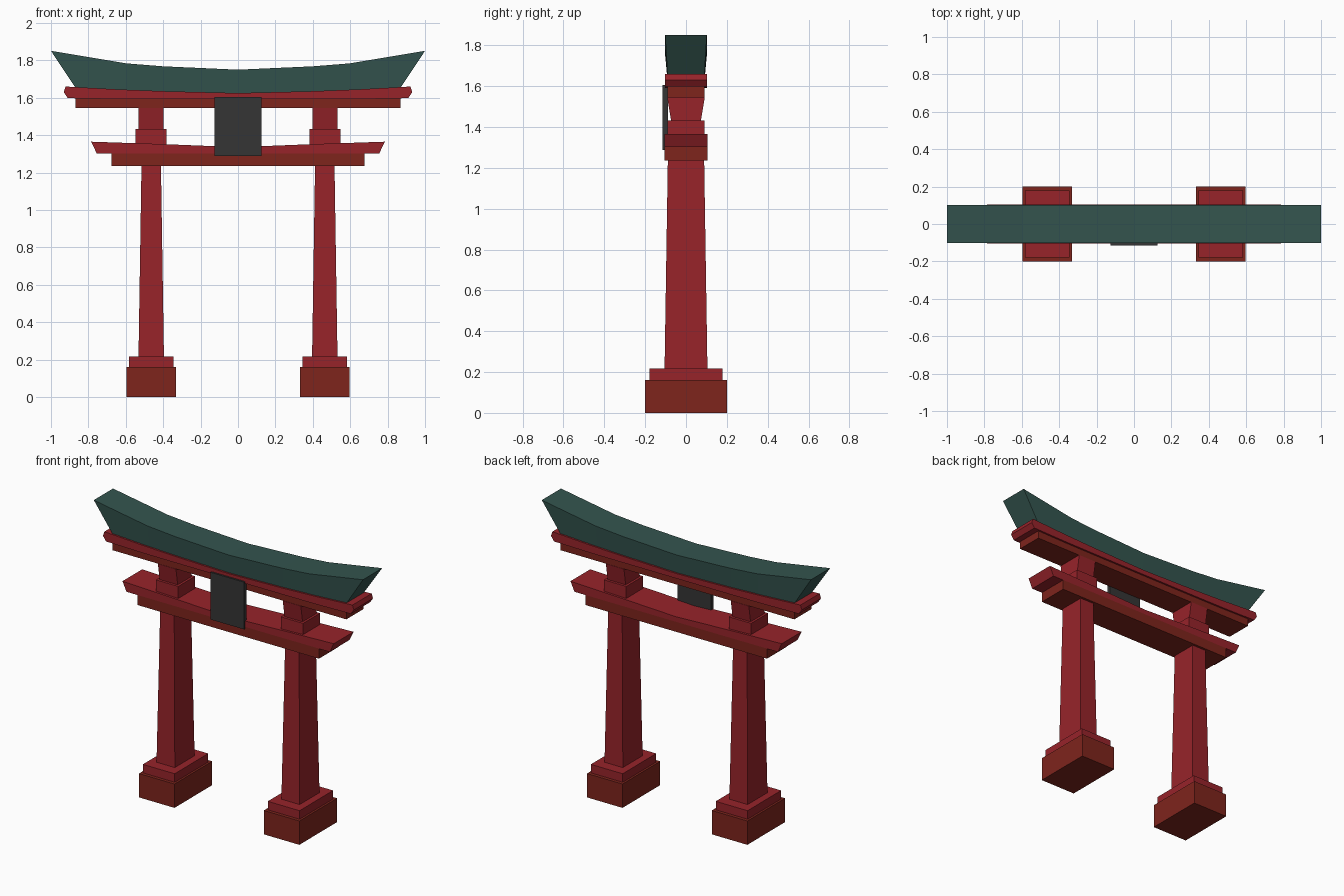
import bpy, bmesh

if "Cube" in bpy.data.objects:
    bpy.data.objects.remove(bpy.data.objects["Cube"])


def material(name, rgb):
    m = bpy.data.materials.new(name)
    m.diffuse_color = (*rgb, 1)
    m.use_nodes = True
    m.node_tree.nodes["Principled BSDF"].inputs["Base Color"].default_value = m.diffuse_color
    return m


RED = material("red_paint", (0.31, 0.017, 0.023))
BROWN = material("dark_red_paint", (0.21, 0.018, 0.012))
GREEN = material("green_roof", (0.034, 0.09, 0.077))
GREY = material("dark_plaque", (0.036, 0.036, 0.036))


def finish(name, bm, mat):
    bmesh.ops.recalc_face_normals(bm, faces=bm.faces)
    me = bpy.data.meshes.new(name)
    bm.to_mesh(me)
    bm.free()
    me.materials.append(mat)
    ob = bpy.data.objects.new(name, me)
    bpy.context.collection.objects.link(ob)
    return ob


def block(name, mat, x, y, z0, z1, bottom, top=None, mirror=False):
    """Box or tapered box; bottom and top are (half x, half y)."""
    bm = bmesh.new()
    bmesh.ops.create_cube(bm, size=2)
    for v in bm.verts:
        hx, hy = (top or bottom) if v.co.z > 0 else bottom
        v.co = (x + v.co.x * hx, y + v.co.y * hy, z1 if v.co.z > 0 else z0)
    ob = finish(name, bm, mat)
    if mirror:
        ob.modifiers.new("mirror", 'MIRROR')
    return ob


def beam(name, mat, rows):
    """Curved beam: rows from bottom to top, each (half y, right-half (x, z) points)."""
    bm = bmesh.new()
    grid = []
    for hy, pts in rows:
        full = [(-x, z) for x, z in reversed(pts[1:])] + pts
        grid.append([[bm.verts.new((x, s * hy, z)) for x, z in full] for s in (-1, 1)])
    n = len(grid[0][0])
    for lo, hi in zip(grid, grid[1:]):
        for s in (0, 1):
            for i in range(n - 1):
                bm.faces.new((lo[s][i], lo[s][i + 1], hi[s][i + 1], hi[s][i]))
        for i in (0, n - 1):
            bm.faces.new((lo[0][i], lo[1][i], hi[1][i], hi[0][i]))
    for row in (grid[0], grid[-1]):
        for i in range(n - 1):
            bm.faces.new((row[0][i], row[0][i + 1], row[1][i + 1], row[1][i]))
    return finish(name, bm, mat)


# Pillars, mirrored left and right
PX = 0.464
block("pillar_base", BROWN, PX, 0, 0, 0.16, (0.132, 0.2), mirror=True)
block("pillar_plinth", RED, PX, 0, 0.16, 0.217, (0.118, 0.178), mirror=True)
block("pillar", RED, PX, 0, 0.217, 1.235, (0.068, 0.105), (0.052, 0.089), mirror=True)
block("pillar_collar", RED, PX, 0, 1.30, 1.432, (0.083, 0.09), mirror=True)
block("pillar_neck", RED, PX, 0, 1.432, 1.545, (0.067, 0.073), (0.067, 0.092), mirror=True)

# Lower crossbeam
block("lower_beam", BROWN, 0, 0, 1.235, 1.303, (0.675, 0.105))
beam("lower_beam_cap", RED, [
    (0.105, [(0, 1.302), (0.4, 1.302), (0.755, 1.302)]),
    (0.105, [(0, 1.336), (0.4, 1.352), (0.785, 1.365)]),
])

# Upper crossbeam
block("upper_beam", BROWN, 0, 0, 1.545, 1.6, (0.868, 0.09))
beam("upper_beam_cap", RED, [
    (0.102, [(0, 1.592), (0.4, 1.592), (0.65, 1.593), (0.91, 1.598)]),
    (0.102, [(0, 1.608), (0.4, 1.613), (0.65, 1.62), (0.932, 1.63)]),
    (0.102, [(0, 1.625), (0.4, 1.635), (0.65, 1.645), (0.922, 1.66)]),
])

# Curved roof with flared ends
beam("roof", GREEN, [
    (0.09, [(0, 1.622), (0.4, 1.632), (0.6, 1.64), (0.87, 1.655)]),
    (0.102, [(0, 1.75), (0.4, 1.768), (0.6, 1.784), (1.0, 1.851)]),
])

# Central plaque on the front
block("plaque", GREY, 0, -0.101, 1.288, 1.605, (0.125, 0.013))
